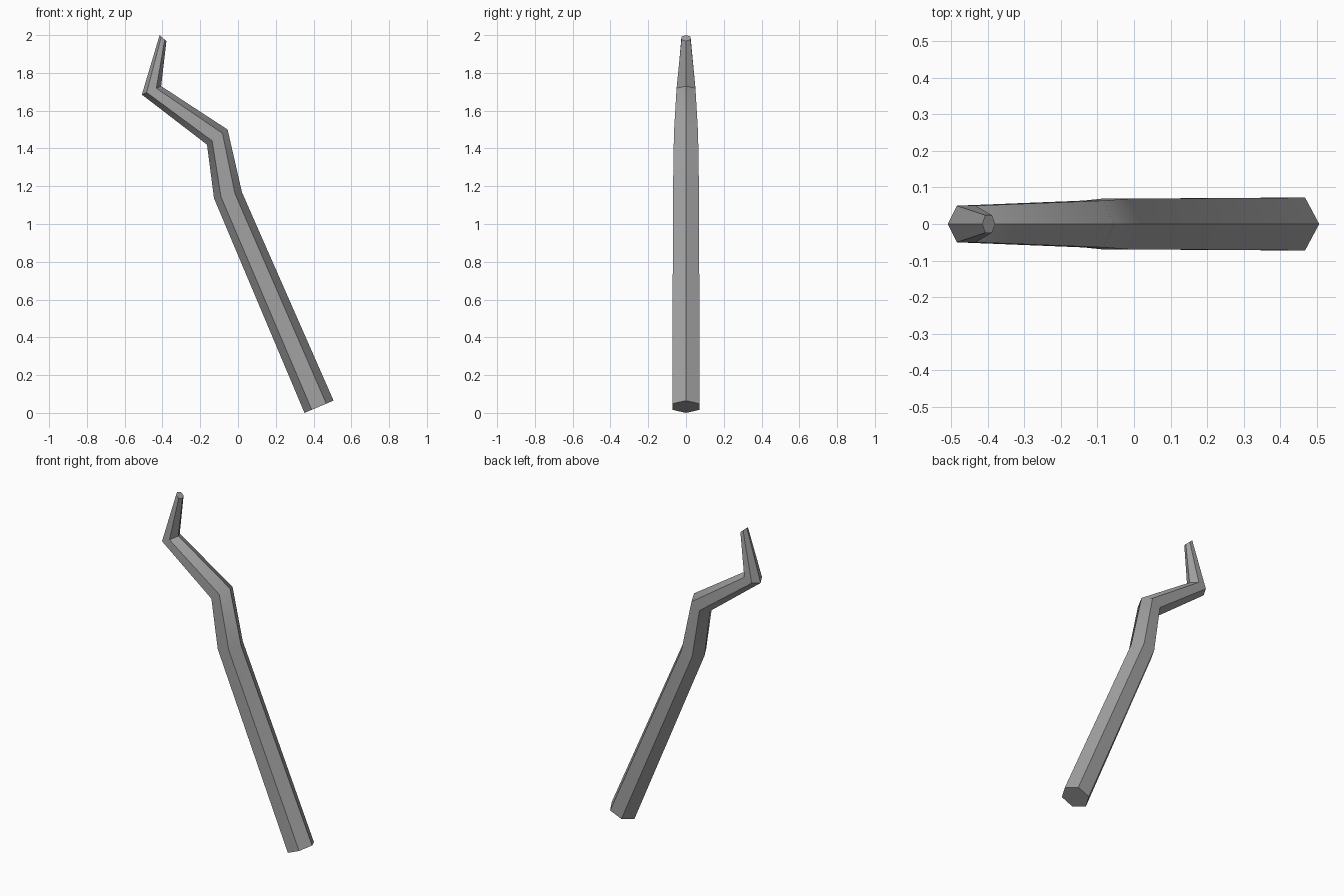
import bpy
import bmesh
import math
from mathutils import Vector

cube = bpy.data.objects.get("Cube")
if cube:
    bpy.data.objects.remove(cube, do_unlink=True)

# Colour
grey = bpy.data.materials.new("grey_metal")
grey.use_nodes = True
colour = (0.36, 0.36, 0.36, 1)
grey.diffuse_color = colour
grey.node_tree.nodes["Principled BSDF"].inputs["Base Color"].default_value = colour

SIDES = 6
# Mitred cross-sections: left x, z, right x, z, half depth
SECTIONS = [
    (0.352, 0.0, 0.506, 0.065, 0.072),
    (-0.127, 1.136, 0.021, 1.168, 0.069),
    (-0.164, 1.42, -0.055, 1.50, 0.064),
    (-0.509, 1.685, -0.407, 1.73, 0.05),
    (-0.415, 2.0, -0.379, 1.968, 0.024),
]


def add_ring(bm, x0, z0, x1, z1, depth):
    """Hexagon stretched between two points of the bent profile."""
    a, b = Vector((x0, 0, z0)), Vector((x1, 0, z1))
    centre, half = (a + b) / 2, (b - a) / 2
    y_scale = depth / math.sin(math.tau / SIDES)
    ring = []
    for i in range(SIDES):
        t = math.tau * i / SIDES
        ring.append(bm.verts.new(centre + half * math.cos(t)
                                 + Vector((0, y_scale * math.sin(t), 0))))
    return ring


# Bent tapering rod
bm = bmesh.new()
rings = [add_ring(bm, *s) for s in SECTIONS]
for low, high in zip(rings, rings[1:]):
    for i in range(SIDES):
        j = (i + 1) % SIDES
        bm.faces.new((low[i], low[j], high[j], high[i]))
bm.faces.new(rings[0][::-1])
bm.faces.new(rings[-1])
bmesh.ops.recalc_face_normals(bm, faces=bm.faces)

mesh = bpy.data.meshes.new("bent_rod")
bm.to_mesh(mesh)
bm.free()
mesh.materials.append(grey)
rod = bpy.data.objects.new("bent_rod", mesh)
bpy.context.collection.objects.link(rod)

# Soft shallow bends, crisp hexagon edges
bpy.ops.object.select_all(action="DESELECT")
rod.select_set(True)
bpy.context.view_layer.objects.active = rod
bpy.ops.object.shade_smooth_by_angle(angle=math.radians(45))
